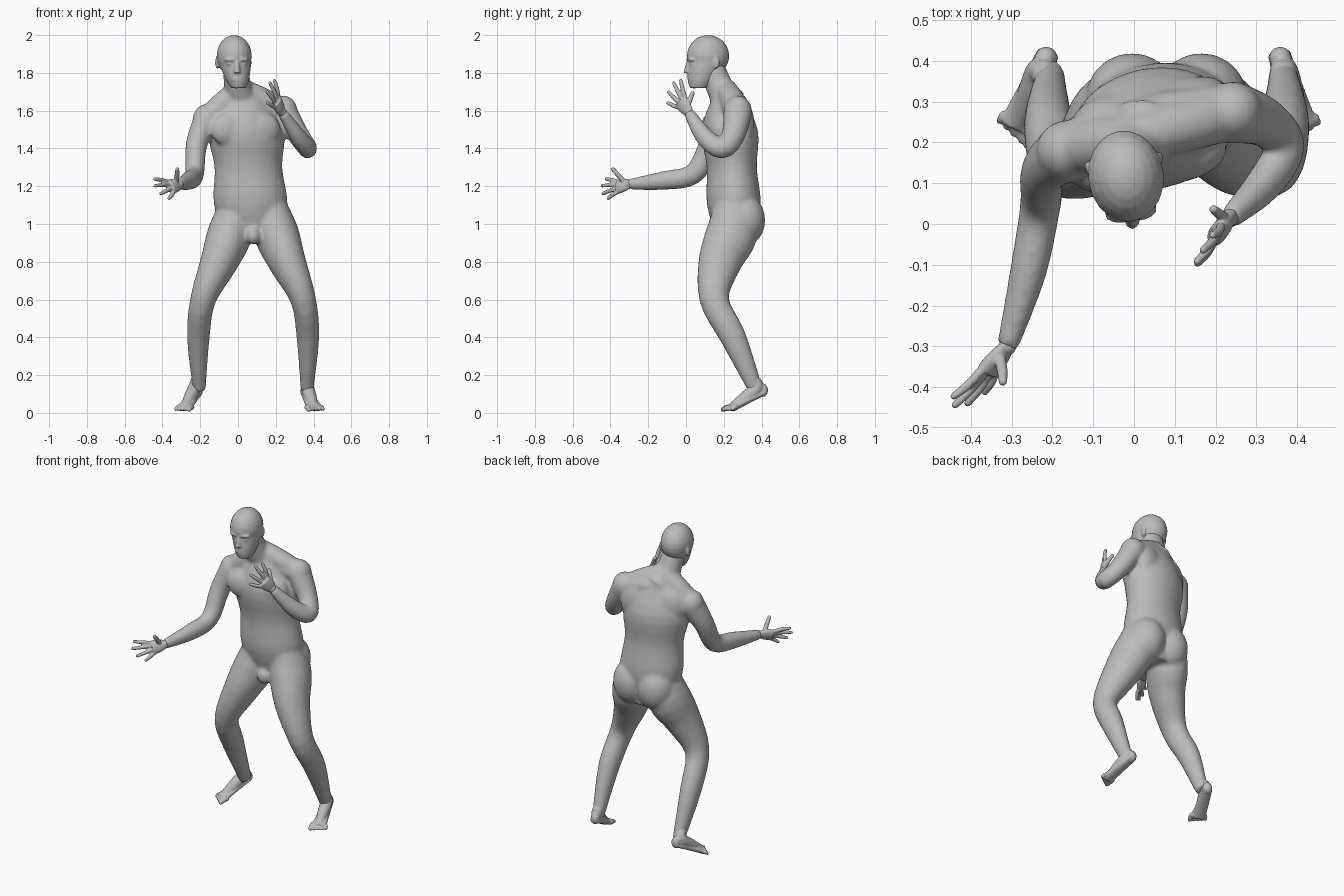
import bpy, bmesh, math
from mathutils import Vector, Matrix

if "Cube" in bpy.data.objects:
    bpy.data.objects.remove(bpy.data.objects["Cube"])

UP = Vector((0, 0, 1))
RIGHTWARD = Vector((1, 0, 0))
STANCE_X = .08          # middle of the pelvis and stance
HEAD_YAW = math.radians(8)
CHEST_YAW = math.radians(16)

clay = bpy.data.materials.new("grey_clay")
clay.use_nodes = True
grey = (.5, .5, .5, 1)
clay.diffuse_color = grey
clay.node_tree.nodes["Principled BSDF"].inputs["Base Color"].default_value = grey


def smooth_path(points, radii, steps=4):
    """Catmull-Rom curve through the points, carrying the radius along."""
    knots = [Vector((*point, radius)) for point, radius in zip(points, radii)]
    padded = [knots[0]] + knots + [knots[-1]]
    path = []
    for before, start, end, after in zip(padded, padded[1:], padded[2:], padded[3:]):
        slope_in, slope_out = (end - before) / 2, (after - start) / 2
        for step in range(steps):
            t = step / steps
            ease = t * t * (3 - 2 * t)
            path.append(start.lerp(end, ease) + slope_in * t * (1 - t) ** 2 - slope_out * t * t * (1 - t))
    return path + [knots[-1]]


def tube(bm, points, radii, depth=1.0, side=RIGHTWARD, level=False, yaw=0.0, sides=24):
    """Skin oval rings along a path; level rings stay horizontal and turn by yaw."""
    path = smooth_path(points, radii)
    centres = [knot.to_3d() for knot in path]
    last = len(path) - 1
    rings = []
    for i, centre in enumerate(centres):
        if level:
            along = UP
            across = Matrix.Rotation(yaw * i / last, 3, 'Z') @ RIGHTWARD
        else:
            along = (centres[min(i + 1, last)] - centres[max(i - 1, 0)]).normalized()
            across = (side - along * side.dot(along)).normalized()
        over = along.cross(across) * depth
        ring = []
        for k in range(sides):
            angle = math.tau * k / sides
            ring.append(bm.verts.new(centre + (across * math.cos(angle) + over * math.sin(angle)) * path[i].w))
        rings.append(ring)
    for lower, upper in zip(rings, rings[1:]):
        for k in range(sides):
            following = (k + 1) % sides
            bm.faces.new((lower[k], lower[following], upper[following], upper[k]))
    bm.faces.new(rings[0][::-1])
    bm.faces.new(rings[-1])


def blob(bm, centre, radii, yaw=0.0):
    """Ellipsoid muscle or feature."""
    placement = Matrix.Translation(centre) @ Matrix.Rotation(yaw, 4, 'Z') @ Matrix.Diagonal((*radii, 1))
    bmesh.ops.create_uvsphere(bm, u_segments=20, v_segments=12, radius=1, matrix=placement)


def digit(bm, start, tip, radius, arch):
    """Finger or toe: a slightly arched tube with a round end."""
    end = tip - (tip - start).normalized() * radius
    middle = (start + end) / 2 + arch
    tube(bm, (start, middle, end), (radius, radius, radius * .8), side=Vector((.6, -.3, .7)), sides=12)
    blob(bm, end, [radius * .8] * 3)


def finish(bm, name, voxel, relax):
    """Fuse the overlapping forms into one smooth skin."""
    bmesh.ops.recalc_face_normals(bm, faces=bm.faces)
    mesh = bpy.data.meshes.new(name)
    bm.to_mesh(mesh)
    bm.free()
    mesh.materials.append(clay)
    obj = bpy.data.objects.new(name, mesh)
    bpy.context.collection.objects.link(obj)
    fuse = obj.modifiers.new("fuse", 'REMESH')
    fuse.mode = 'VOXEL'
    fuse.voxel_size = voxel
    fuse.use_smooth_shade = True
    soften = obj.modifiers.new("soften", 'SMOOTH')
    soften.factor = .5
    soften.iterations = relax


# Joints
right_shoulder = Vector((-.165, .18, 1.555))
left_shoulder = Vector((.24, .275, 1.6))
right_wrist = Vector((-.31, -.3, 1.21))
left_wrist = Vector((.235, .015, 1.59))
pelvis = Vector((STANCE_X, .265, .9))
collar = Vector((.03, .22, 1.7))
neck_base = Vector((.03, .235, 1.64))
skull = Vector((-.02, .117, 1.89))

# Torso: evenly spaced level rings, the chest turned against the pelvis
body = bmesh.new()
torso_radii = (.13, .195, .18, .2, .09)
spacing = len(torso_radii) - 1
tube(body, [pelvis.lerp(collar, i / spacing) for i in range(spacing + 1)], torso_radii,
     depth=.73, level=True, yaw=CHEST_YAW, sides=32)

# Shoulder girdle, neck, trapezius and shoulder caps
tube(body, (right_shoulder, neck_base, left_shoulder), (.065, .08, .07), depth=.85, side=Vector((0, 1, 0)))
tube(body, (neck_base, (0, .18, 1.72), skull), (.09, .073, .065))
nape = Vector((.01, .21, 1.72))
for shoulder in (right_shoulder, left_shoulder):
    tube(body, (nape, nape.lerp(shoulder, .5), shoulder), (.055, .065, .06), side=Vector((0, 1, 0)))
    blob(body, shoulder, (.075, .075, .08))

# Chest, shoulder blades, seat and lower belly
for s in (-1, 1):
    blob(body, (.04 + s * .085, .145 + s * .012, 1.5), (.105, .052, .09), CHEST_YAW)
    blob(body, (.04 + s * .095, .285 + s * .018, 1.53), (.1, .055, .12), CHEST_YAW)
    blob(body, (STANCE_X + s * .085, .305, 1.02), (.115, .115, .14))
blob(body, (STANCE_X, .15, .94), (.04, .04, .05))

# Arms: the right reaches forward, the left is bent up
arm_radii = (.07, .057, .05, .045, .027)
tube(body, (right_shoulder, (-.22, .13, 1.42), (-.23, .04, 1.265), (-.26, -.12, 1.23), right_wrist),
     arm_radii, depth=1.1)
tube(body, (left_shoulder, (.32, .25, 1.47), (.37, .19, 1.4), (.32, .1, 1.46), left_wrist),
     arm_radii, depth=1.1)

# Legs: waist, hip, thigh, knee, calf and ankle, mirrored about the stance
for s in (-1, 1):
    leg = [(STANCE_X + s * out, y, z) for out, y, z in
           ((.08, .25, 1.14), (.12, .245, .96), (.18, .18, .8), (.265, .15, .6), (.29, .25, .4), (.285, .37, .12))]
    tube(body, leg, (.08, .118, .1, .068, .06, .034), depth=1.15)
    blob(body, (STANCE_X + s * .265, .125, .6), (.045, .045, .06))
finish(body, "body", .009, 12)

# Head, facing slightly to its left
head = bmesh.new()
blob(head, skull, (.093, .113, .11), HEAD_YAW)
tube(head, ((.003, .068, 1.72), (-.003, .083, 1.765), (-.015, .112, 1.85), (-.02, .117, 1.92)),
     (.04, .062, .084, .083), depth=1.2, level=True, yaw=HEAD_YAW)
turn = Matrix.Rotation(HEAD_YAW, 3, 'Z')


def feature(x, y, z, radii, yaw=0.0):
    """Facial feature measured from the middle of the skull."""
    blob(head, skull + turn @ Vector((x, y, z)), radii, HEAD_YAW + yaw)


nose = [skull + turn @ Vector((0, y, z)) for y, z in ((-.1, -.02), (-.111, -.06), (-.112, -.09))]
tube(head, nose, (.009, .013, .019))
feature(0, -.095, -.125, (.028, .015, .011))                 # lips
feature(0, -.075, -.155, (.026, .022, .018))                 # chin
for s in (-1, 1):
    feature(s * .035, -.096, -.02, (.032, .015, .011), s * .3)   # brow
    feature(s * .037, -.088, -.043, (.017, .014, .009), s * .3)  # eyelid
    feature(s * .086, .03, -.035, (.01, .02, .034), -s * .25)    # ear
finish(head, "head", .006, 4)


def hand(name, wrist, index_tip, little_tip, thumb_tip):
    """Open hand whose fingers fan from the index tip to the little tip."""
    bm = bmesh.new()
    index, little = Vector(index_tip) - wrist, Vector(little_tip) - wrist
    across = (index - little).normalized()
    knuckles = (index + little) / 4
    tube(bm, [wrist + knuckles * f for f in (-.25, 0, .5, 1)], (.019, .027, .039, .041), depth=.55, side=across)
    blob(bm, wrist, (.022, .022, .024))
    arch = across.cross(knuckles).normalized() * .004
    for i in range(4):
        reach = index.lerp(little, i / 3)
        tip = wrist + reach * (1 + .23 * math.sin(math.pi * i / 3))
        digit(bm, wrist + reach * .48, tip, .0115, arch)
    digit(bm, wrist + index * .15, Vector(thumb_tip), .0135, arch)
    finish(bm, name, .0045, 2)


hand("right_hand", right_wrist, (-.45, -.43, 1.24), (-.37, -.42, 1.13), (-.32, -.395, 1.3))
hand("left_hand", left_wrist, (.19, -.03, 1.77), (.15, -.105, 1.645), (.19, .04, 1.705))


def foot(name, heel_x, toe_x, inner):
    """Foot with a raised heel; inner is the sign of the big toe's side."""
    bm = bmesh.new()
    heel, toe = Vector((heel_x, .42, 0)), Vector((toe_x, .205, 0))
    across = UP.cross(toe - heel).normalized() * inner

    def spot(along, height):
        return heel.lerp(toe, along) + UP * height
    shin = Vector((STANCE_X - inner * .286, .335, .2))
    tube(bm, (shin, spot(.2, .14), spot(.45, .088), spot(.8, .036)), (.03, .034, .034, .022), side=across)
    tube(bm, (spot(0, .11), spot(.4, .072), spot(.85, .026)), (.028, .036, .045), depth=.5, side=across)
    blob(bm, spot(.06, .12), (.028, .028, .036))
    for i in range(5):
        offset = across * (.036 - .019 * i)
        radius = .0115 if i else .016
        digit(bm, spot(.76, .03) + offset, spot(1.04 - .035 * i, .014) + offset * 1.2, radius, UP * .004)
    finish(bm, name, .0055, 4)


foot("right_foot", -.21, -.3, 1)
foot("left_foot", .355, .415, -1)
